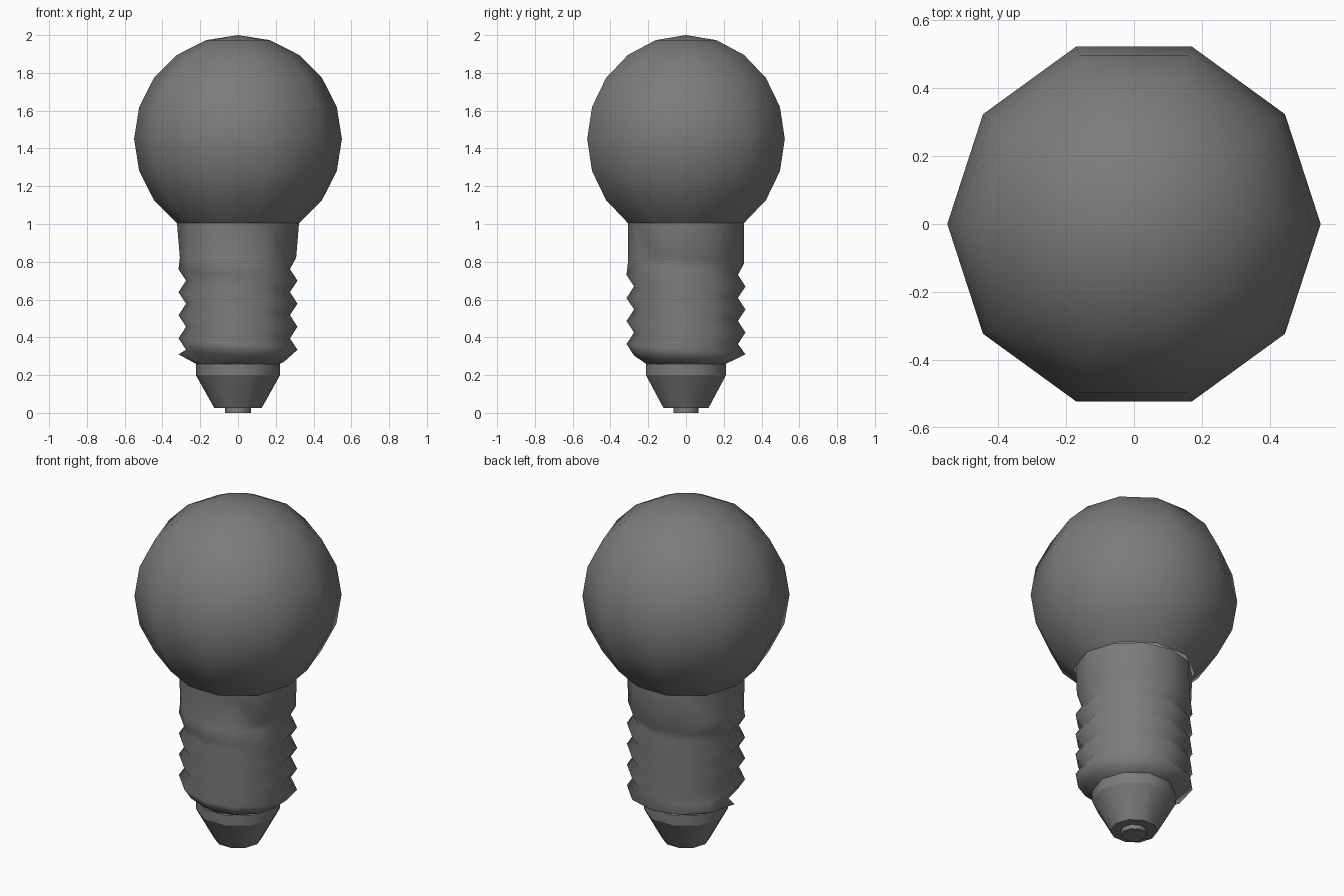
import bpy, bmesh, math

if "Cube" in bpy.data.objects:
    bpy.data.objects.remove(bpy.data.objects["Cube"])

SIDES = 10          # globe and contact base
THREAD_SIDES = 12   # screw collar

dark = bpy.data.materials.new("dark_grey")
dark.diffuse_color = (0.2, 0.2, 0.2, 1)
dark.use_nodes = True
dark.node_tree.nodes["Principled BSDF"].inputs["Base Color"].default_value = dark.diffuse_color


def finish(name, bm, angle):
    bmesh.ops.remove_doubles(bm, verts=bm.verts, dist=0.0005)
    bmesh.ops.recalc_face_normals(bm, faces=bm.faces)
    mesh = bpy.data.meshes.new(name)
    bm.to_mesh(mesh)
    bm.free()
    mesh.materials.append(dark)
    ob = bpy.data.objects.new(name, mesh)
    bpy.context.collection.objects.link(ob)
    bpy.ops.object.select_all(action='DESELECT')
    ob.select_set(True)
    bpy.context.view_layer.objects.active = ob
    bpy.ops.object.shade_smooth_by_angle(angle=math.radians(angle))


def skin(bm, columns):
    """Join neighbouring columns of (r, angle, z) points with quads or triangles."""
    grid = [[(r * math.cos(a), r * math.sin(a), z) for r, a, z in col] for col in columns]
    for c0, c1 in zip(grid, grid[1:]):
        for i in range(len(c0) - 1):
            pts = []
            for p in (c0[i], c1[i], c1[i + 1], c0[i + 1]):
                if all(math.dist(p, q) > 0.0005 for q in pts):
                    pts.append(p)
            if len(pts) > 2:
                bm.faces.new([bm.verts.new(p) for p in pts])


def lathe(name, profile, angle=50):
    bm = bmesh.new()
    step = math.tau / SIDES
    skin(bm, [[(r, s * step, z) for r, z in profile] for s in range(SIDES + 1)])
    finish(name, bm, angle)


def polygon_radius(r, angle):
    """Distance to the side of a polygon with SIDES corners at radius r."""
    half = math.pi / SIDES
    return r * math.cos(half) / math.cos(angle % (2 * half) - half)


# Glass globe: sphere cut open where it meets the neck
globe = []
for i in range(-3, 6):
    a = math.radians(18 * i)
    globe.append((0.55 * math.cos(a), 1.45 + 0.55 * math.sin(a)))
lathe("glass_globe", globe)

# Contact base: short ring, tapered cone and a small tip
lathe("contact_ring", [(0.223, 0.26), (0.223, 0.20)])
lathe("contact_cone", [(0.223, 0.20), (0.125, 0.025), (0.07, 0.025)])
lathe("contact_tip", [(0.07, 0.025), (0.07, 0), (0, 0)])

# Screw collar: helical crests and grooves running into a neck and a lower cone
PITCH = 0.122


def thread_point(k, angle):
    z = 0.456 + PITCH * (k / 2 - angle / math.tau)
    if z > 0.84:
        return polygon_radius(0.323, angle), angle, 1.005
    if z > 0.785:
        return 0.308, angle, z
    if z < 0.265:
        return polygon_radius(0.223, angle), angle, 0.26
    if k % 2 == 0:
        return 0.315, angle, max(z, 0.31)
    return min(0.275, 0.223 + (z - 0.26) * 1.8), angle, z


bm = bmesh.new()
skin(bm, [[thread_point(k, s * math.tau / THREAD_SIDES) for k in range(-5, 11)]
          for s in range(THREAD_SIDES + 1)])
finish("screw_collar", bm, 180)
